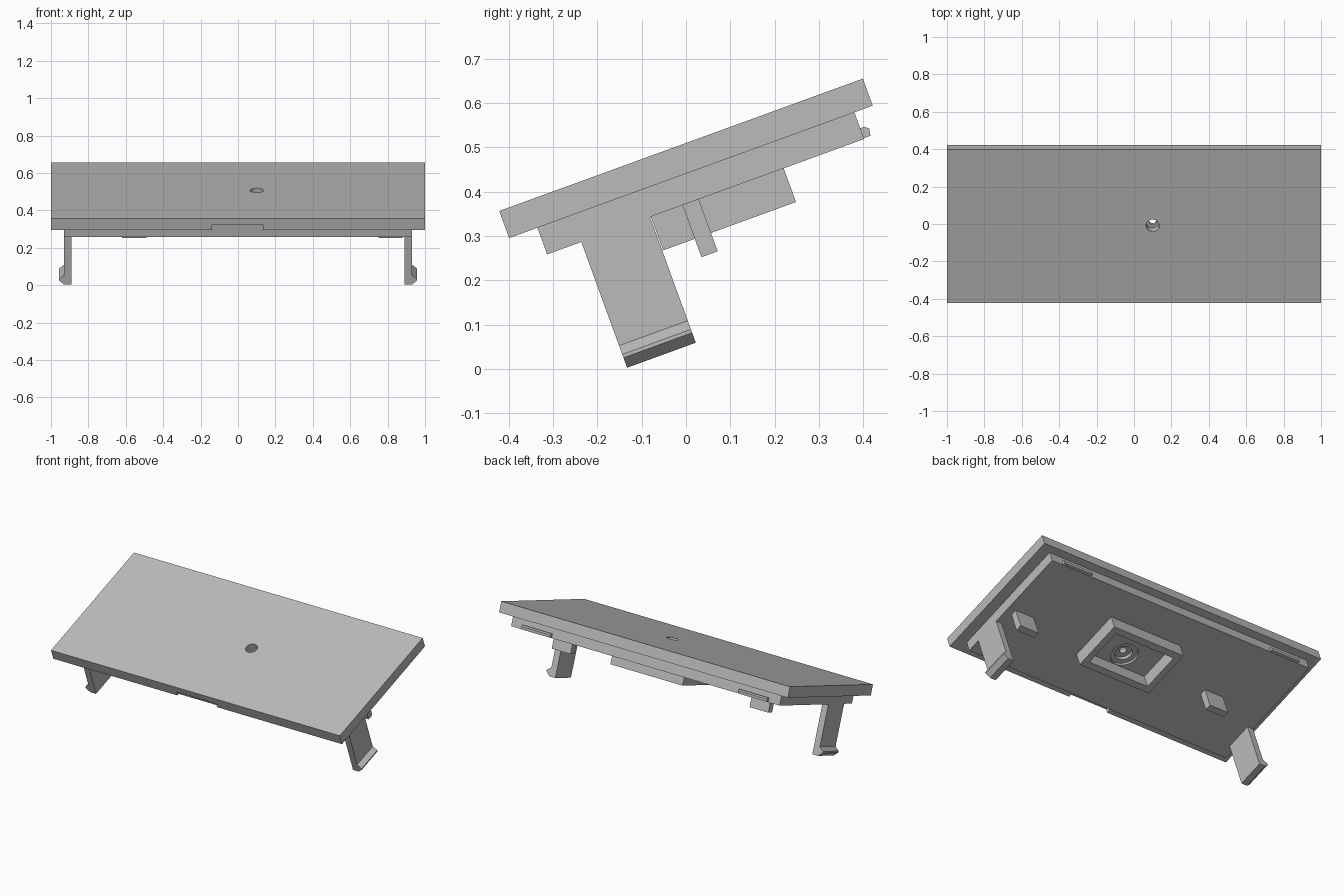
import bpy, bmesh, math
from mathutils import Matrix, Vector

if "Cube" in bpy.data.objects:
    bpy.data.objects.remove(bpy.data.objects["Cube"])

grey = bpy.data.materials.new("plain grey")
grey.use_nodes = True
colour = (0.5, 0.5, 0.5, 1)
grey.diffuse_color = colour
grey.node_tree.nodes["Principled BSDF"].inputs["Base Color"].default_value = colour

# Parts are laid out flat, then tilted together
TILT = Matrix.Rotation(math.radians(20), 4, 'X')


def finish(bm, name):
    bmesh.ops.recalc_face_normals(bm, faces=bm.faces)
    bm.transform(TILT)
    mesh = bpy.data.meshes.new(name)
    bm.to_mesh(mesh)
    bm.free()
    mesh.materials.append(grey)
    obj = bpy.data.objects.new(name, mesh)
    bpy.context.collection.objects.link(obj)
    return obj


def box(name, xs, ys, zs):
    bm = bmesh.new()
    lo, hi = Vector((xs[0], ys[0], zs[0])), Vector((xs[1], ys[1], zs[1]))
    bmesh.ops.create_cube(bm, size=1)
    for v in bm.verts:
        v.co = (lo + hi) / 2 + Vector(a * b for a, b in zip(v.co, hi - lo))
    return finish(bm, name)


def cylinder(name, centre, radius, zs):
    bm = bmesh.new()
    place = Matrix.Translation((*centre, (zs[0] + zs[1]) / 2))
    bmesh.ops.create_cone(bm, cap_ends=True, segments=32, radius1=radius,
                          radius2=radius, depth=zs[1] - zs[0], matrix=place)
    return finish(bm, name)


def prism(name, points, step):
    """Extrude a closed outline of 3D points along step."""
    bm = bmesh.new()
    face = bm.faces.new([bm.verts.new(p) for p in points])
    out = bmesh.ops.extrude_face_region(bm, geom=[face])
    verts = [g for g in out["geom"] if isinstance(g, bmesh.types.BMVert)]
    bmesh.ops.translate(bm, verts=verts, vec=step)
    return finish(bm, name)


def cut(obj, *cutters):
    for c in cutters:
        c.hide_render = True
        mod = obj.modifiers.new("cut", 'BOOLEAN')
        mod.operation = 'DIFFERENCE'
        mod.solver = 'EXACT'
        mod.object = c
    graph = bpy.context.evaluated_depsgraph_get()
    mesh = bpy.data.meshes.new_from_object(obj.evaluated_get(graph))
    obj.modifiers.clear()
    obj.data = mesh
    for c in cutters:
        bpy.data.objects.remove(c)


HOLE = (0.1, 0.165)
TOP, MID, LOW = 0.479, 0.414, 0.35

# Top board with a finger notch under the front edge and a hole
board = box("top_board", (-1, 1), (-0.274, 0.599), (MID, TOP))
cut(board,
    box("notch_cutter", (-0.14, 0.135), (-0.3, -0.206), (MID - 0.02, MID + 0.027)),
    cylinder("hole_cutter", HOLE, 0.035, (MID - 0.02, TOP + 0.02)))

# Inset lower board with a stepped hole
lower = box("lower_board", (-0.93, 0.93), (-0.206, 0.555), (LOW, MID))
cut(lower,
    cylinder("recess_cutter", HOLE, 0.08, (LOW - 0.02, LOW + 0.015)),
    cylinder("step_cutter", HOLE, 0.05, (LOW - 0.01, LOW + 0.035)),
    cylinder("bore_cutter", HOLE, 0.02, (LOW - 0.03, MID + 0.02)))

# Open frame around the hole underneath
frame = box("under_frame", (-0.15, 0.35), (0.043, 0.362), (0.269, LOW))
cut(frame, box("frame_cutter", (-0.11, 0.31), (0.083, 0.322), (0.2, 0.4)))

# Two support pegs
for name, x in (("right_peg", -0.62), ("left_peg", 0.75)):
    box(name, (x, x + 0.13), (0.119, 0.158), (0.225, LOW))

# Mirrored hooked legs and rear catches
for side, s in (("right", -1), ("left", 1)):
    leg = [(0.89, LOW), (0.93, LOW), (0.93, 0.101), (0.957, 0.08),
           (0.957, 0.072), (0.93, 0.048), (0.89, 0.048)]
    prism(side + "_leg", [(s * x, -0.124, z) for x, z in leg], (0, 0.165, 0))
    catch = [(0.555, 0.352), (0.571, 0.352), (0.574, 0.368),
             (0.565, 0.376), (0.555, 0.376)]
    prism(side + "_catch", [(s * 0.65, y, z) for y, z in catch], (s * 0.2, 0, 0))
